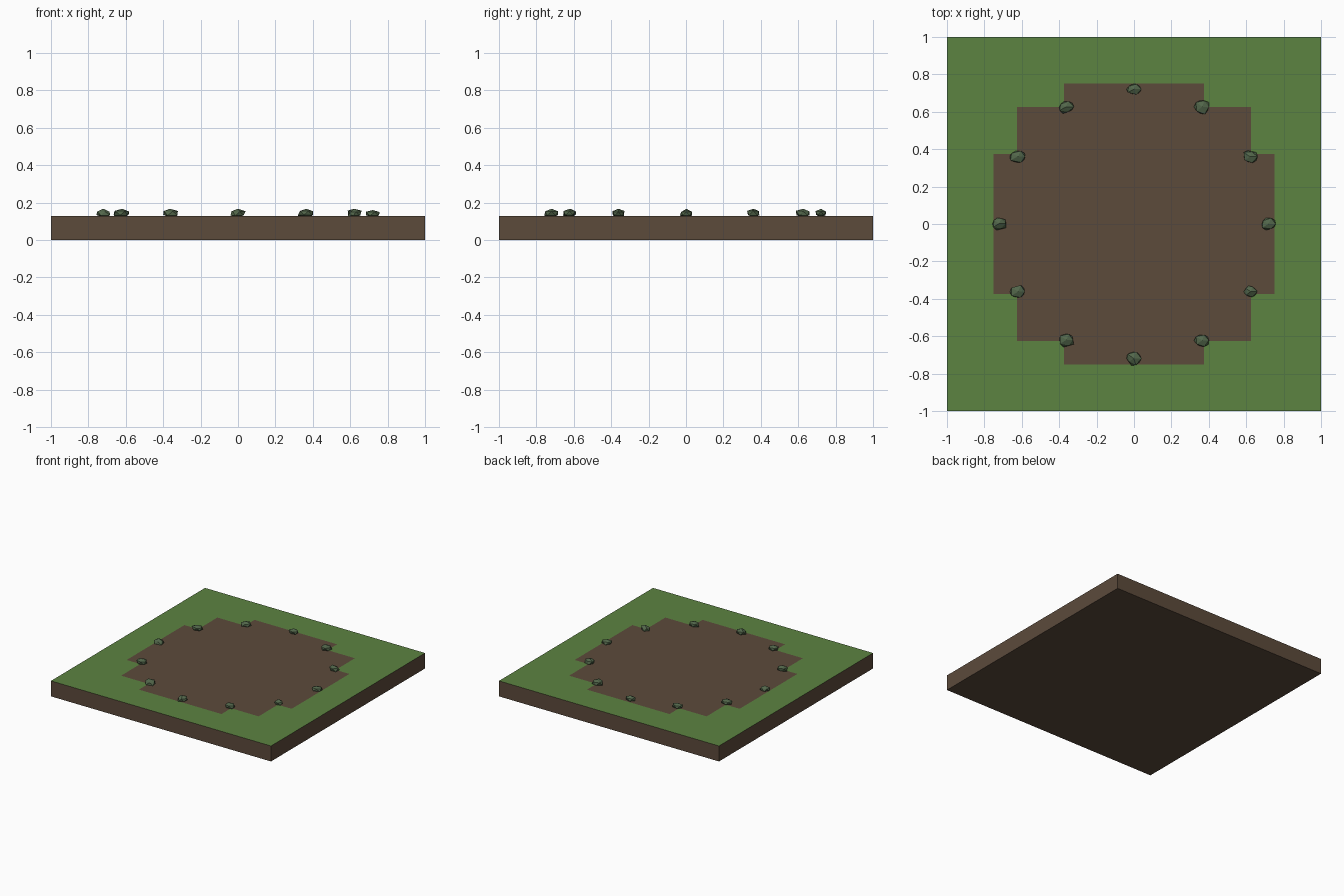
import bpy, bmesh, math, random
from mathutils import Vector

cube = bpy.data.objects.get("Cube")
if cube:
    bpy.data.objects.remove(cube, do_unlink=True)

random.seed(7)
TOP = 0.127


def material(name, rgb):
    m = bpy.data.materials.new(name)
    m.use_nodes = True
    m.diffuse_color = (*rgb, 1)
    bsdf = m.node_tree.nodes["Principled BSDF"]
    bsdf.inputs["Base Color"].default_value = (*rgb, 1)
    bsdf.inputs["Roughness"].default_value = 0.9
    return m


dirt = material("dirt_brown", (0.107, 0.069, 0.044))
grass = material("grass_green", (0.107, 0.227, 0.053))
stone = material("mossy_stone", (0.084, 0.133, 0.069))


def add_object(name, bm, mats):
    mesh = bpy.data.meshes.new(name)
    bm.to_mesh(mesh)
    bm.free()
    for m in mats:
        mesh.materials.append(m)
    obj = bpy.data.objects.new(name, mesh)
    bpy.context.collection.objects.link(obj)
    return obj


# Ground slab, its top cut along the borders of the stepped dirt patch
bm = bmesh.new()
bmesh.ops.create_cube(bm, size=1)
for v in bm.verts:
    v.co = Vector((v.co.x * 2, v.co.y * 2, (v.co.z + 0.5) * TOP))
for axis in (Vector((1, 0, 0)), Vector((0, 1, 0))):
    for cut in (0.375, 0.625, 0.75):
        for side in (-1, 1):
            bmesh.ops.bisect_plane(bm, geom=bm.verts[:] + bm.edges[:] + bm.faces[:],
                                   plane_co=axis * cut * side, plane_no=axis)
for f in bm.faces:
    c = f.calc_center_median()
    low, high = sorted((abs(c.x), abs(c.y)))
    in_patch = high < 0.625 or (high < 0.75 and low < 0.375)
    f.material_index = 1 if f.normal.z > 0.5 and not in_patch else 0
add_object("ground_slab", bm, [dirt, grass])

# Ring of faceted stones: width, depth and height of each, from +x anticlockwise
SIZES = [(.074, .066, .033), (.074, .066, .04), (.08, .074, .04), (.08, .056, .04),
         (.08, .066, .04), (.082, .062, .04), (.074, .066, .04), (.08, .066, .04),
         (.076, .07, .04), (.08, .074, .04), (.08, .062, .04), (.074, .06, .04)]
for i, (w, d, h) in enumerate(SIZES):
    bm = bmesh.new()
    # Convex hull of a jittered ball gives irregular flat facets
    bmesh.ops.create_icosphere(bm, subdivisions=1, radius=1)
    for v in bm.verts:
        v.co *= random.uniform(0.8, 1.15)
    hull = bmesh.ops.convex_hull(bm, input=bm.verts[:])
    loose = [v for v in bm.verts if not v.link_faces]
    bmesh.ops.delete(bm, geom=loose, context="VERTS")
    bmesh.ops.recalc_face_normals(bm, faces=bm.faces[:])
    # Fit the stone to its size, sunk slightly into the soil
    lo = [min(v.co[k] for v in bm.verts) for k in range(3)]
    hi = [max(v.co[k] for v in bm.verts) for k in range(3)]
    for v in bm.verts:
        t = [(v.co[k] - lo[k]) / (hi[k] - lo[k]) for k in range(3)]
        v.co = Vector(((t[0] - 0.5) * w, (t[1] - 0.5) * d, t[2] * (h + 0.007) - 0.007))
    obj = add_object(f"border_stone_{i + 1}", bm, [stone])
    a = math.radians(30 * i)
    obj.location = (0.72 * math.cos(a), 0.72 * math.sin(a), TOP)
